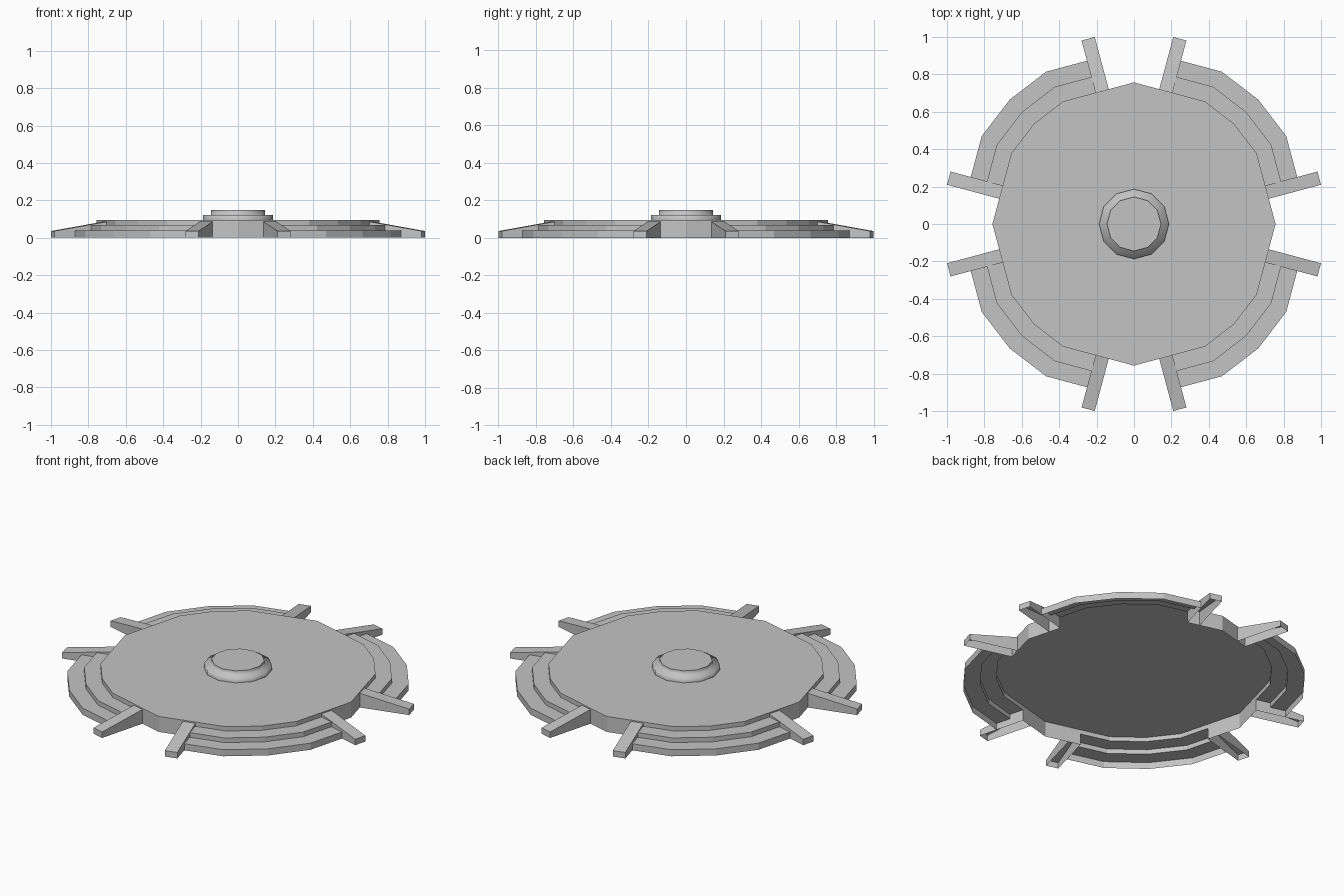
import bpy, bmesh, math
from mathutils import Vector, Matrix

cube = bpy.data.objects.get("Cube")
if cube:
    bpy.data.objects.remove(cube, do_unlink=True)

grey = bpy.data.materials.new("plain_grey")
grey.use_nodes = True
COLOUR = (0.55, 0.55, 0.55, 1)
grey.diffuse_color = COLOUR
grey.node_tree.nodes["Principled BSDF"].inputs["Base Color"].default_value = COLOUR

TILT = math.radians(15)
DISC_R, MID_R, OUTER_R = 0.757, 0.847, 0.94
DISC_Z, MID_Z, OUTER_Z = 0.094, 0.068, 0.04
ARM_IN, ARM_OUT = -0.056, 0.017      # arm sides: gap side, step side
ARM_END, ARM_TOP, ARM_TIP = 1.02, 0.086, 0.036


def arm_point(along, across, z=0, mirrored=False):
    """Point in the frame of the arm beside the +y gap, or of its twin beside +x."""
    x = along * math.sin(TILT) + across * math.cos(TILT)
    y = along * math.cos(TILT) - across * math.sin(TILT)
    return Vector((y, x, z) if mirrored else (x, y, z))


def polar(radius, degrees, z=0):
    a = math.radians(degrees)
    return Vector((radius * math.cos(a), radius * math.sin(a), z))


def add_face(bm, points, inside):
    """Add a face whose normal points away from the inside point."""
    face = bm.faces.new([bm.verts.new(p) for p in points])
    face.normal_update()
    if face.normal.dot(face.calc_center_median() - inside) < 0:
        face.normal_flip()
    return face


def add_strip(bm, lower, upper, inside):
    for i in range(len(lower) - 1):
        add_face(bm, (lower[i], lower[i + 1], upper[i + 1], upper[i]), inside)


def four_times(bm):
    """Repeat the geometry around the z axis."""
    source = bm.verts[:] + bm.edges[:] + bm.faces[:]
    for k in range(1, 4):
        copy = bmesh.ops.duplicate(bm, geom=source)["geom"]
        bmesh.ops.rotate(bm, verts=[v for v in copy if isinstance(v, bmesh.types.BMVert)],
                         matrix=Matrix.Rotation(k * math.pi / 2, 3, 'Z'))


def finish(bm, name):
    bmesh.ops.remove_doubles(bm, verts=bm.verts, dist=0.0005)
    mesh = bpy.data.meshes.new(name)
    bm.to_mesh(mesh)
    bm.free()
    mesh.materials.append(grey)
    obj = bpy.data.objects.new(name, mesh)
    bpy.context.collection.objects.link(obj)
    return obj


below = Vector((0, 0, -1))

# Main plate
bm = bmesh.new()
outline = [polar(DISC_R, q * 90 + a, DISC_Z) for q in range(4) for a in (0, 30, 45, 60)]
add_face(bm, outline, below)
finish(bm, "main_plate")


# Stepped corner skirts, open underneath
def step_ring(radius, z):
    along = radius * math.cos(TILT)
    return ([arm_point(along, ARM_OUT, z)] + [polar(radius, a, z) for a in (60, 45, 30)]
            + [arm_point(along, ARM_OUT, z, True)])


bm = bmesh.new()
profile = [(DISC_R, DISC_Z), (DISC_R, MID_Z), (MID_R, MID_Z),
           (MID_R, OUTER_Z), (OUTER_R, OUTER_Z), (OUTER_R, 0)]
rings = [step_ring(r, z) for r, z in profile]
for upper, lower in zip(rings, rings[1:]):
    add_strip(bm, lower, upper, below)
four_times(bm)
finish(bm, "corner_steps")

# Walls down to the ground in the gaps between the skirts
bm = bmesh.new()
start = arm_point(DISC_R * math.cos(TILT), ARM_OUT)
low = [start, polar(DISC_R, 90), Vector((-start.x, start.y, 0))]
add_strip(bm, low, [p + Vector((0, 0, DISC_Z)) for p in low], below)
four_times(bm)
finish(bm, "gap_walls")

# Sloping arms, open underneath
bm = bmesh.new()
inner = DISC_R * math.cos(TILT)
for mirrored in (False, True):
    def edge(across):
        return [arm_point(r, across, z, mirrored) for r, z in
                ((inner, 0), (inner, ARM_TOP), (ARM_END, ARM_TIP), (ARM_END, 0))]
    a, b = edge(ARM_IN), edge(ARM_OUT)
    middle = sum(a + b, Vector()) / 8 - Vector((0, 0, 0.05))
    add_face(bm, a, middle)
    add_face(bm, b, middle)
    add_strip(bm, a[1:], b[1:], middle)
four_times(bm)
finish(bm, "arms")

# Stepped centre knob with soft sides and a crisp flat cap
bm = bmesh.new()
SIDES = 12
knob = [[polar(r, i * 360 / SIDES, z) for i in range(SIDES + 1)] for r, z in
        ((0.187, DISC_Z), (0.187, 0.121), (0.145, 0.121), (0.145, 0.148))]
for lower, upper in zip(knob, knob[1:]):
    add_strip(bm, lower, upper, below)
add_face(bm, knob[-1][:-1], below)
bmesh.ops.remove_doubles(bm, verts=bm.verts, dist=0.0005)
for f in bm.faces:
    f.smooth = len(f.verts) == 4
for e in bm.edges:
    e.smooth = all(f.smooth for f in e.link_faces)
finish(bm, "centre_knob")
